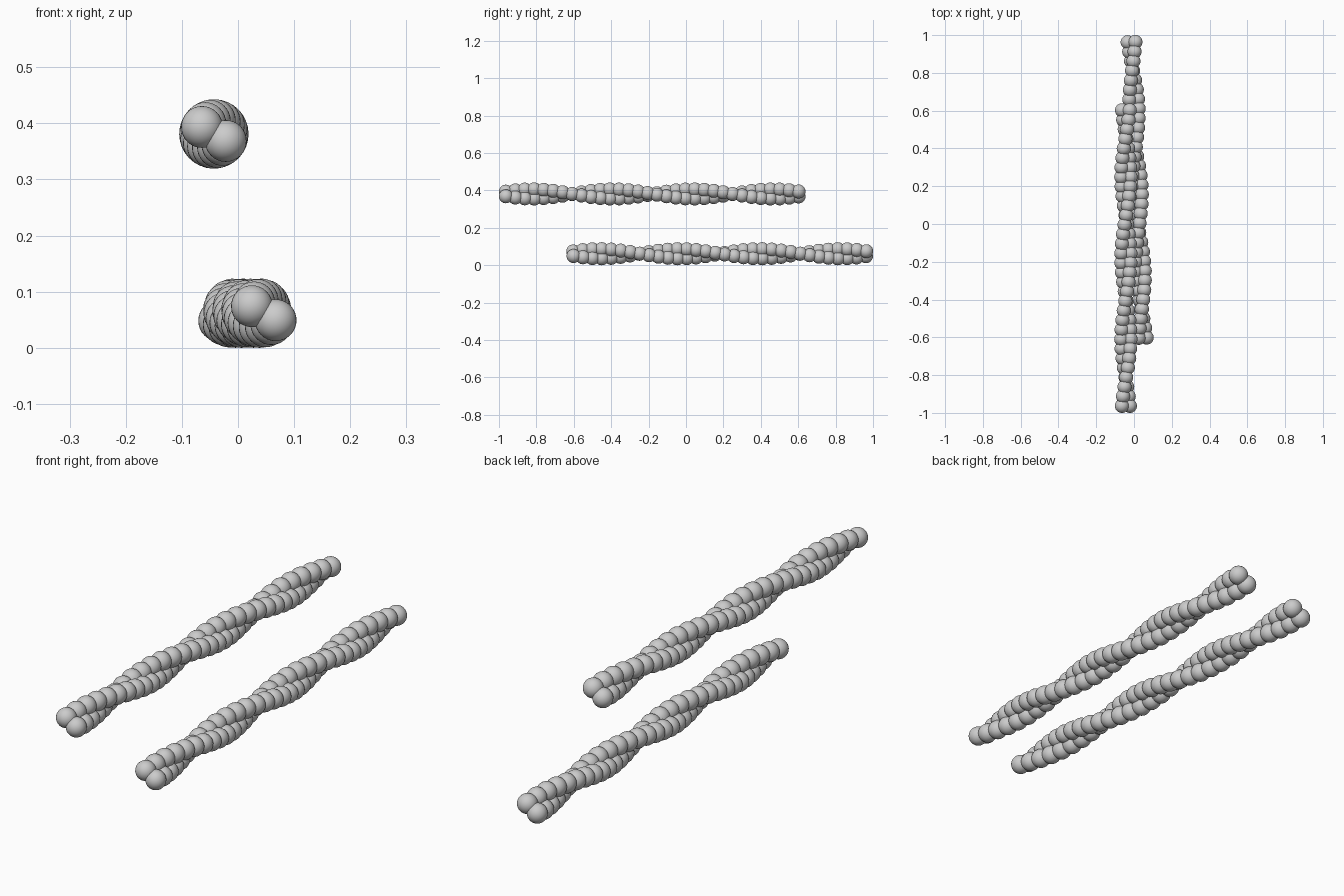
import bpy, bmesh
from math import cos, sin, radians
from mathutils import Vector, Matrix

if "Cube" in bpy.data.objects:
    bpy.data.objects.remove(bpy.data.objects["Cube"])

BEAD_R = 0.0372      # bead radius
HELIX_R = 0.0246     # bead centre distance from the filament axis
COUNT = 32           # beads per strand
TWIST = -360 / 17    # degrees per bead
START = -30.5        # angle of the first bead pair


def strand(name, start, end, phase):
    """One helical row of beads around the axis start-end."""
    start, end = Vector(start), Vector(end)
    side = (end - start).cross(Vector((0, 0, 1))).normalized()
    bm = bmesh.new()
    for i in range(COUNT):
        a = radians(START + phase + TWIST * i)
        p = start.lerp(end, i / (COUNT - 1))
        p += HELIX_R * (cos(a) * side + sin(a) * Vector((0, 0, 1)))
        bmesh.ops.create_uvsphere(bm, u_segments=28, v_segments=16,
                                  radius=BEAD_R, matrix=Matrix.Translation(p))
    for f in bm.faces:
        f.smooth = True
    mesh = bpy.data.meshes.new(name)
    bm.to_mesh(mesh)
    bm.free()
    bpy.context.collection.objects.link(bpy.data.objects.new(name, mesh))


# two twisted filaments, each made of two bead strands
filaments = {
    "upper_filament": ((-0.043, -0.963, 0.381), (-0.043, 0.602, 0.381)),
    "lower_filament": ((0.046, -0.602, 0.0615), (-0.013, 0.963, 0.0615)),
}
for name, (start, end) in filaments.items():
    strand(name + "_strand_a", start, end, 0)
    strand(name + "_strand_b", start, end, 180)
